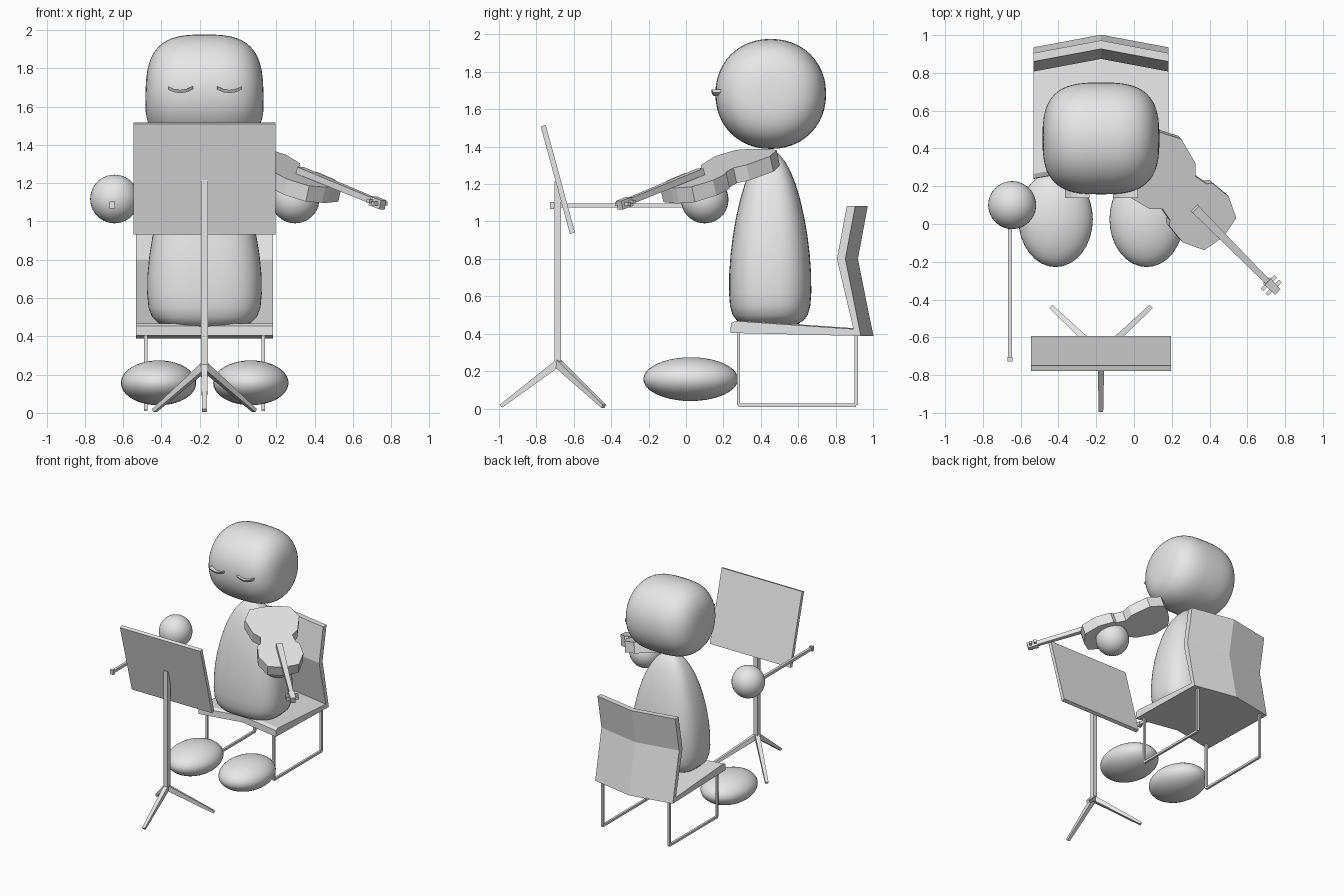
import bpy, bmesh, math
from mathutils import Vector

if "Cube" in bpy.data.objects:
    bpy.data.objects.remove(bpy.data.objects["Cube"])

CX = -0.175  # centre line of the seated figure
grey = bpy.data.materials.new("light_grey")
grey.diffuse_color = (0.8, 0.8, 0.8, 1)
grey.use_nodes = True
grey.node_tree.nodes["Principled BSDF"].inputs["Base Color"].default_value = grey.diffuse_color


def finish(name, bm, smooth=False):
    bmesh.ops.recalc_face_normals(bm, faces=bm.faces)
    me = bpy.data.meshes.new(name)
    bm.to_mesh(me)
    bm.free()
    me.materials.append(grey)
    for p in me.polygons:
        p.use_smooth = smooth
    ob = bpy.data.objects.new(name, me)
    bpy.context.collection.objects.link(ob)
    return ob


def loft(name, rings, smooth=False):
    """Skin a list of equal-length point rings and cap both ends."""
    bm = bmesh.new()
    vs = [[bm.verts.new(p) for p in r] for r in rings]
    n = len(vs[0])
    for a, b in zip(vs, vs[1:]):
        for i in range(n):
            j = (i + 1) % n
            bm.faces.new((a[i], a[j], b[j], b[i]))
    bm.faces.new(vs[0][::-1])
    bm.faces.new(vs[-1])
    return finish(name, bm, smooth)


def oval(p, n=48):
    """Unit superellipse with exponent p."""
    f = lambda c: math.copysign(abs(c) ** (2 / p), c)
    return [(f(math.cos(t)), f(math.sin(t)))
            for t in (2 * math.pi * i / n for i in range(n))]


def ball(name, centre, size):
    bm = bmesh.new()
    bmesh.ops.create_uvsphere(bm, u_segments=32, v_segments=20, radius=1)
    for v in bm.verts:
        v.co = Vector(centre) + Vector(a * b for a, b in zip(v.co, size))
    return finish(name, bm, True)


def bar(name, a, b, wa, wb, ha=None, hb=None):
    """Square bar from a to b, half widths wa/wb across and ha/hb upward."""
    a, b = Vector(a), Vector(b)
    d = (b - a).normalized()
    up = Vector((0, 0, 1)) if abs(d.z) < 0.95 else Vector((0, 1, 0))
    s = d.cross(up).normalized()
    u = s.cross(d)
    corners = ((-1, -1), (1, -1), (1, 1), (-1, 1))
    return loft(name, [[c + s * i * w + u * j * (h or w) for i, j in corners]
                       for c, w, h in ((a, wa, ha), (b, wb, hb))])


# Head: rounded block, flatter towards the sides
rings = []
for k in range(29):
    t = -math.pi / 2 + math.pi * (k + 0.15) / 28.3
    s = math.copysign(abs(math.sin(t)) ** (2 / 3), math.sin(t))
    r = max(0.01, (1 - abs(s) ** 3) ** (1 / 3))
    rings.append([(CX + 0.308 * s * (1 - 0.04 * z * r), 0.453 + 0.296 * r * y,
                   1.682 + 0.294 * r * z) for y, z in oval(2.1)])
loft("head", rings, True)

# Body: tapering rounded column
profile = [(0.437, 0.02), (0.44, 0.10), (0.45, 0.145), (0.47, 0.178), (0.50, 0.201),
           (0.55, 0.215), (0.62, 0.22), (0.72, 0.219), (0.82, 0.212), (0.92, 0.20),
           (1.02, 0.183), (1.12, 0.16), (1.2, 0.136), (1.27, 0.108), (1.32, 0.08),
           (1.36, 0.048), (1.375, 0.02)]
loft("body", [[(CX + 1.36 * r * x, 0.45 + r * y, z) for x, y in oval(2.8)]
              for z, r in profile], True)

# Feet, hands and closed eyelids
for side, x in (("left", -0.415), ("right", 0.067)):
    ball(side + "_foot", (x, 0.025, 0.157), (0.197, 0.253, 0.117))
for side, x in (("left", -0.645), ("right", 0.298)):
    ball(side + "_hand", (x, 0.10, 1.117), (0.127,) * 3)
for side, x in (("left", -0.301), ("right", -0.045)):
    lid = [(-0.065, 1.706), (-0.033, 1.692), (0, 1.687), (0.033, 1.692), (0.065, 1.706)]
    loft(side + "_eyelid", [[(x + dx, 0.137, z), (x + dx, 0.20, z),
                             (x + dx, 0.20, z - 0.017), (x + dx, 0.147, z - 0.017)]
                            for dx, z in lid])

# Bow
bar("bow_stick", (-0.657, 0.1, 1.086), (-0.657, -0.71, 1.086), 0.011, 0.011)
bar("bow_tip", (-0.657, -0.705, 1.086), (-0.657, -0.727, 1.086), 0.014, 0.014, 0.019, 0.019)

# Chair: bent side profile swept across a shallow V
chair = [(0.238, 0.404), (0.24, 0.455), (0.265, 0.468), (0.895, 0.425), (0.807, 0.80),
         (0.86, 1.083), (0.905, 1.083), (0.852, 0.80), (0.935, 0.388)]
loft("chair_shell", [[(x, y + dy, z) for y, z in chair]
                     for x, dy in ((-0.533, 0), (CX, 0.067), (0.183, 0))])
for side, x in (("left", -0.482), ("right", 0.132)):
    pts = [(x, 0.281, 0.42), (x, 0.281, 0.018), (x, 0.91, 0.018), (x, 0.91, 0.41)]
    for part, a, b in zip(("front_leg", "floor_bar", "back_leg"), pts, pts[1:]):
        bar(f"chair_{side}_{part}", a, b, 0.009, 0.009)

# Music stand
bar("stand_pole", (CX, -0.686, 0.23), (CX, -0.686, 1.215), 0.018, 0.018)
for name, x, y in (("front", CX, -0.99), ("left", -0.437, -0.44), ("right", 0.087, -0.44)):
    bar("stand_leg_" + name, (CX, -0.686, 0.242), (x, y, 0.012), 0.018, 0.012, 0.02, 0.01)
plate = [(-0.777, 1.508), (-0.75, 1.517), (-0.594, 0.942), (-0.62, 0.932)]
loft("stand_plate", [[(x, y, z) for y, z in plate] for x in (-0.545, 0.196)])


# Violin: u runs along the neck, w across it
def on_violin(u, w, lift=0):
    z = 1.385 - 0.325 * (u + 0.254)
    v = 0.286 + w
    u += 0.3 * lift
    return Vector((0.705 * u + 0.709 * v, -0.709 * u + 0.705 * v, z + lift))


half = [(-0.265, 0.06), (-0.245, 0.155), (-0.142, 0.209), (0.0, 0.172), (0.049, 0.123),
        (0.12, 0.136), (0.139, 0.161), (0.251, 0.172), (0.36, 0.12), (0.379, 0.02)]
outline = half + [(u, -w) for u, w in reversed(half)]
loft("violin_body", [[on_violin(u, w, h) for u, w in outline] for h in (-0.082, 0)])
bar("violin_neck", on_violin(0.165, 0, 0.018), on_violin(0.72, 0, 0.035),
    0.024, 0.015, 0.018, 0.016)
bar("violin_scroll", on_violin(0.70, 0, 0.033), on_violin(0.775, 0, 0.036),
    0.024, 0.02, 0.024, 0.024)
for i, u in enumerate((0.715, 0.75)):
    bar(f"tuning_peg_{i + 1}", on_violin(u, -0.05, 0.035), on_violin(u, 0.05, 0.035),
        0.01, 0.01)
